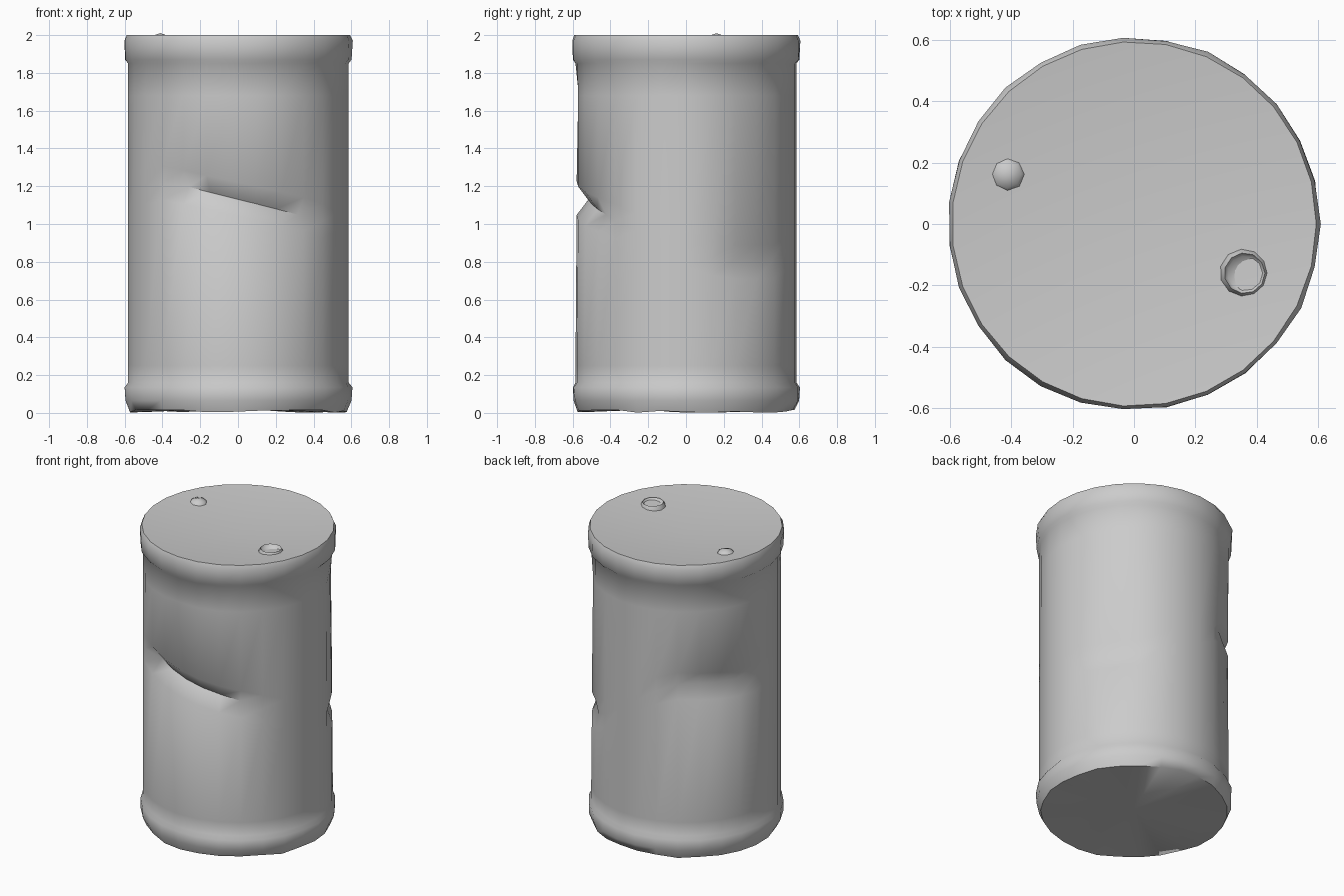
import bpy, bmesh, math, random
from math import radians, sin, cos, pi

cube = bpy.data.objects.get("Cube")
if cube:
    bpy.data.objects.remove(cube)
random.seed(4)

steel = bpy.data.materials.new("light grey steel")
steel.use_nodes = True
GREY = (0.6, 0.6, 0.6, 1)
steel.diffuse_color = GREY
steel.node_tree.nodes["Principled BSDF"].inputs["Base Color"].default_value = GREY


def lathe(name, rows, sides, sharp, place=(0, 0, 0), shape=None):
    """Turn (radius, height) rows into a closed form; shape may move each point."""
    bm = bmesh.new()
    rings = []
    for k, (r, z) in enumerate(rows):
        if r == 0:
            rings.append([bm.verts.new((0, 0, z))] * sides)
            continue
        ring = []
        for i in range(sides):
            a = 2 * pi * i / sides
            rr, zz = shape(k, a, r, z) if shape else (r, z)
            ring.append(bm.verts.new((rr * cos(a), rr * sin(a), zz)))
        rings.append(ring)
    for low, high in zip(rings, rings[1:]):
        for i in range(sides):
            j = (i + 1) % sides
            corners = [low[i], low[j], high[j], high[i]]
            bm.faces.new(list(dict.fromkeys(corners)))
    bmesh.ops.recalc_face_normals(bm, faces=bm.faces[:])
    mesh = bpy.data.meshes.new(name)
    bm.to_mesh(mesh)
    bm.free()
    mesh.materials.append(steel)
    ob = bpy.data.objects.new(name, mesh)
    ob.location = place
    bpy.context.collection.objects.link(ob)
    bpy.ops.object.select_all(action='DESELECT')
    ob.select_set(True)
    bpy.context.view_layer.objects.active = ob
    bpy.ops.object.shade_smooth_by_angle(angle=radians(sharp))
    return ob


# Dents: start angle, end angle, crease height at each end, depth
DENTS = [(-131, -44, 1.22, 1.03, 0.075),
         (18, 58, 0.80, 0.80, 0.05),
         (114, 178, 1.18, 1.14, 0.06)]


def crease(angle):
    """Crease height and dent depth at an angle in degrees."""
    depth = 0
    knots = []
    for a0, a1, z0, z1, d in DENTS:
        knots += [(a0, z0), (a1, z1)]
        inside = min(angle - a0, a1 - angle)
        if inside > 0:
            depth = d * min(1, inside / 12)
    knots.append((knots[0][0] + 360, knots[0][1]))
    if angle < knots[0][0]:
        angle += 360
    for (a, z), (b, y) in zip(knots, knots[1:]):
        if a <= angle <= b:
            return z + (y - z) * (angle - a) / (b - a), depth


# Drum profile from the underside, up the wall, to the dished lid
ROWS = [(0, 0.025), (0.575, 0.012), (0.6, 0.065), (0.603, 0.135), (0.586, 0.16),
        (0.586, 0.25), (0.586, -0.09), (0.586, 0), (0.586, 0.09),
        (0.585, 1.68), (0.586, 1.85), (0.603, 1.87), (0.607, 1.97),
        (0.593, 2.0), (0, 1.94)]
CREASE_ROWS = (6, 7, 8)


def batter(k, a, r, z):
    deg = (math.degrees(a) + 180) % 360 - 180
    if k in CREASE_ROWS:
        height, depth = crease(deg)
        return r - depth * (1 if k == 7 else 0.08), height + z
    if k == 9:
        # shallow knocks below the top rim
        for middle, width in ((-95, 22), (32, 20)):
            r -= 0.018 * max(0, 1 - abs(deg - middle) / width)
    if k == 1:
        z += random.uniform(-0.012, 0.006)
    if k in (2, 3, 11, 12):
        r += random.uniform(-0.004, 0.003)
    return r, z


lathe("drum", ROWS, 27, 65, shape=batter)

# Small domed plug on the lid
lathe("small_plug", [(0, -0.03), (0.063, -0.03), (0.062, 0.0), (0.045, 0.025), (0, 0.04)],
      8, 60, place=(-0.412, 0.162, 1.97))

# Filler ring with a sunken cap
lathe("filler_ring", [(0, -0.03), (0.085, -0.03), (0.084, 0.0), (0.066, 0.032),
                      (0.056, 0.014), (0, 0.004)],
      11, 60, place=(0.36, -0.16, 1.967))
